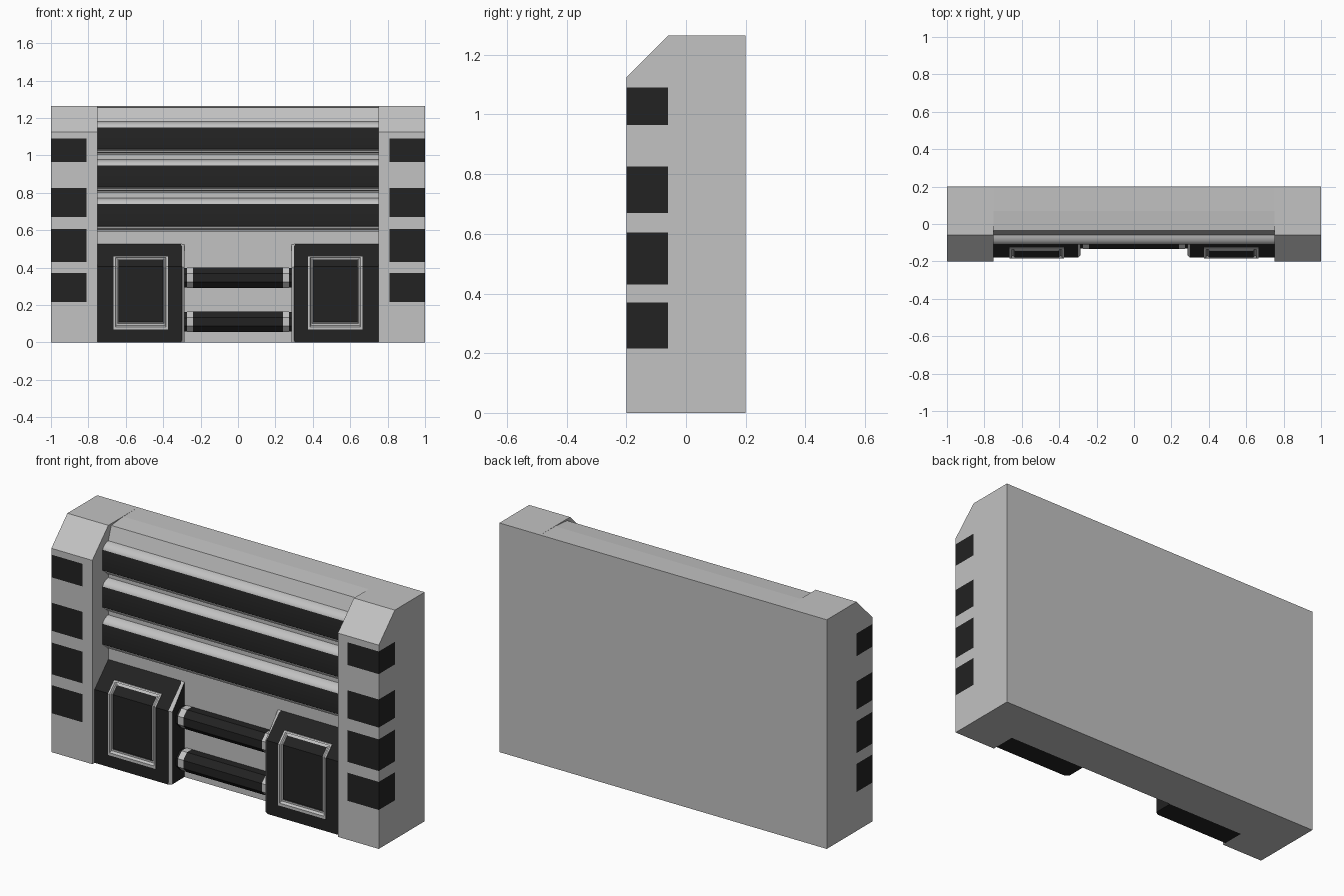
import bpy, bmesh, math
from mathutils import Matrix

if "Cube" in bpy.data.objects:
    bpy.data.objects.remove(bpy.data.objects["Cube"])


def material(name, value):
    m = bpy.data.materials.new(name)
    m.use_nodes = True
    m.diffuse_color = (value, value, value, 1)
    m.node_tree.nodes["Principled BSDF"].inputs["Base Color"].default_value = (value, value, value, 1)
    return m


MATS = [material("light_grey", 0.54), material("charcoal", 0.016)]
GREY, DARK = 0, 1


def finish(bm, name, smooth=None):
    bmesh.ops.recalc_face_normals(bm, faces=bm.faces)
    mesh = bpy.data.meshes.new(name)
    bm.to_mesh(mesh)
    bm.free()
    for m in MATS:
        mesh.materials.append(m)
    ob = bpy.data.objects.new(name, mesh)
    bpy.context.collection.objects.link(ob)
    if smooth:
        bpy.ops.object.select_all(action='DESELECT')
        ob.select_set(True)
        bpy.context.view_layer.objects.active = ob
        bpy.ops.object.shade_smooth_by_angle(angle=math.radians(smooth))
    return ob


def extrude_x(profile, x0, x1):
    """Closed solid from a (y, z) profile swept along x."""
    bm = bmesh.new()
    ends = [[bm.verts.new((x, y, z)) for y, z in profile] for x in (x0, x1)]
    bridge(bm, *ends)
    for ring in ends:
        bm.faces.new(ring)
    return bm


def bridge(bm, a, b, mat=GREY):
    n = len(a)
    for i in range(n):
        f = bm.faces.new((a[i], a[(i + 1) % n], b[(i + 1) % n], b[i]))
        f.material_index = mat


# Back wall with a sloped upper lip
wall = [(0.2, 0), (0.2, 1.265), (0.07, 1.264), (-0.035, 1.255), (-0.06, 1.18), (-0.06, 0)]
finish(extrude_x(wall, -0.75, 0.75), "back_wall")

# Side pillars with painted bands wrapping the front outer corner
BANDS = [(0.215, 0.37), (0.43, 0.605), (0.67, 0.825), (0.965, 1.09)]
PILLAR = [(0.2, 0), (0.2, 1.265), (-0.06, 1.265), (-0.2, 1.125), (-0.2, 0)]


def pillar(side, name):
    bm = extrude_x(PILLAR, side * 0.75, side)
    cuts = [((0, 0, z), (0, 0, 1)) for band in BANDS for z in band]
    cuts += [((side * 0.81, 0, 0), (1, 0, 0)), ((0, -0.0601, 0), (0, 1, 0))]
    for co, no in cuts:
        bmesh.ops.bisect_plane(bm, geom=bm.verts[:] + bm.edges[:] + bm.faces[:],
                               plane_co=co, plane_no=no)
    for f in bm.faces:
        c = f.calc_center_median()
        banded = any(lo < c.z < hi for lo, hi in BANDS)
        if banded and abs(c.x) > 0.81 and c.y < -0.061:
            f.material_index = DARK
    finish(bm, name)


# Corner boxes: sloped top, framed recessed panel on the front
BEND, FRONT, WALL = 0.405, -0.18, -0.06


def box_ring(bm, side, x0, x1, z0, z1, depth):
    pts = [(x0, z0), (x1, z0), (x1, BEND), (x1, z1), (x0, z1), (x0, BEND)]
    return [bm.verts.new((side * x, FRONT + max(0, z - BEND) + depth, z)) for x, z in pts]


def corner_box(side, name):
    bm = bmesh.new()
    outline = box_ring(bm, side, 0.285, 0.75, 0, 0.525, 0)
    back = [bm.verts.new((v.co.x, WALL + 0.001, v.co.z)) for v in outline]
    bridge(bm, back, outline, DARK)
    bm.faces.new(back).material_index = DARK
    # Frame section as (inset, depth, colour)
    section = [(0, 0, DARK), (0, -0.005, GREY), (0.009, -0.005, GREY),
               (0.014, 0.008, GREY), (0.02, 0.008, GREY), (0.025, 0.002, GREY)]
    ring = outline
    for inset, depth, mat in section:
        nxt = box_ring(bm, side, 0.375 + inset, 0.665 - inset,
                       0.068 + inset * 1.6, 0.46 - inset * 0.7, depth)
        bridge(bm, ring, nxt, mat)
        ring = nxt
    for quad in ((0, 1, 2, 5), (5, 2, 3, 4)):
        bm.faces.new([ring[i] for i in quad]).material_index = DARK
    # Soften the inner front edge
    edges = [e for e in bm.edges
             if all(abs(abs(v.co.x) - 0.285) < 1e-4 and v in outline for v in e.verts)
             and e.calc_length() > 0.1]
    bmesh.ops.bevel(bm, geom=edges, offset=0.015, segments=1, affect='EDGES')
    finish(bm, name)


for side, label in ((1, "left"), (-1, "right")):
    pillar(side, label + "_pillar")
    corner_box(side, label + "_corner_box")

# Three horizontal slats with dark faces and rounded shoulders
SLAT = [(-0.05, 0.09), (-0.072, 0.088), (-0.09, 0.081), (-0.103, 0.071), (-0.11, 0.058),
        (-0.11, -0.056), (-0.1, -0.062), (-0.088, -0.066), (-0.088, -0.074),
        (-0.074, -0.078), (-0.07, -0.09), (-0.05, -0.09)]
for i, zc in enumerate((1.091, 0.888, 0.682)):
    bm = extrude_x([(y, zc + z) for y, z in SLAT], -0.75, 0.75)
    for f in bm.faces:
        c = f.calc_center_median()
        if abs(c.x) < 0.1 and c.y < -0.109:
            f.material_index = DARK
    finish(bm, "slat_%d" % (i + 1), 30)


# Pipes between the boxes, with a coupling at each end
def octagon(name, x0, x1, z, radius, mat):
    bm = bmesh.new()
    turn = Matrix.Rotation(math.pi / 2, 4, 'Y') @ Matrix.Rotation(math.pi / 8, 4, 'Z')
    bmesh.ops.create_cone(bm, cap_ends=True, segments=8, radius1=radius, radius2=radius,
                          depth=x1 - x0,
                          matrix=Matrix.Translation(((x0 + x1) / 2, -0.08, z)) @ turn)
    for f in bm.faces:
        f.material_index = mat
    finish(bm, name)


for label, z in (("upper", 0.345), ("lower", 0.11)):
    octagon(label + "_pipe", -0.24, 0.24, z, 0.059, DARK)
    for side, end in ((1, "left"), (-1, "right")):
        lo, hi = sorted((side * 0.24, side * 0.272))
        octagon("%s_%s_coupling" % (label, end), lo, hi, z, 0.059, GREY)
        lo, hi = sorted((side * 0.272, side * 0.29))
        octagon("%s_%s_collar" % (label, end), lo, hi, z, 0.056, DARK)
